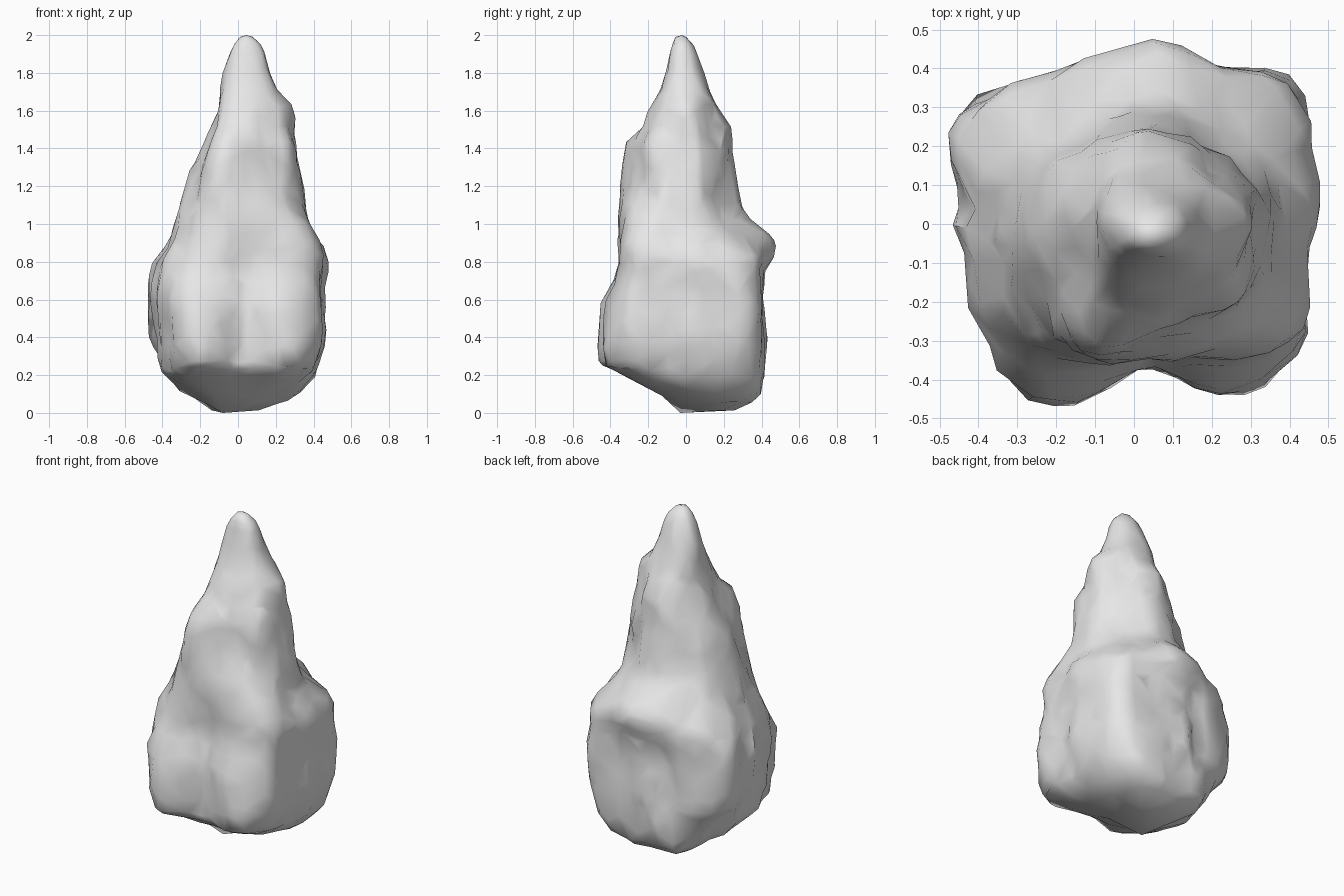
import bpy
import bmesh
import math
from mathutils import Vector, noise

SEGMENTS = 56
STEP = 0.04

# Spire profile: height, then reach to right, left, front and back
PROFILE = [
    (0.04, .17, .12, .13, .26),
    (0.10, .30, .32, .28, .38),
    (0.20, .40, .40, .41, .41),
    (0.36, .44, .45, .44, .42),
    (0.60, .45, .46, .43, .41),
    (0.80, .43, .46, .36, .42),
    (0.90, .37, .43, .36, .42),
    (1.00, .33, .38, .35, .36),
    (1.10, .30, .35, .34, .29),
    (1.25, .26, .33, .33, .26),
    (1.44, .18, .30, .32, .24),
    (1.52, .14, .28, .23, .23),
    (1.62, .11, .27, .18, .17),
    (1.70, .10, .21, .14, .13),
    (1.80, .08, .17, .11, .10),
    (1.94, .03, .13, .08, .05),
    (2.00, -.02, .07, .05, -.01),
]

# Ridges (+) and grooves (-): compass angle, height, half angle, half height, strength
RELIEF = [
    (-84, .48, 16, .38, -.16),    # split between the front feet
    (-116, .40, 11, .23, .10),    # front right foot
    (-62, .35, 14, .25, .07),     # front left foot
    (-37, .34, 9, .20, .04),
    (-66, 1.33, 22, .20, -.18),   # hollow beside the front column
    (-116, 1.30, 13, .19, .09),   # front column
    (-148, 1.32, 14, .22, -.15),
    (-143, .95, 14, .22, -.07),
    (-146, .42, 10, .26, -.08),
    (-167, .65, 8, .40, -.05),
    (174, .50, 7, .35, -.05),
    (180, .62, 5, .20, .05),
    (152, .58, 13, .24, .10),     # back right block
    (147, .12, 22, .17, -.16),
    (130, 1.10, 22, .20, -.14),
    (128, .55, 11, .35, -.06),
    (84, .88, 17, .11, .13),      # overhanging back boulder
    (108, .52, 8, .22, -.09),
    (62, .55, 8, .30, -.06),
    (43, .48, 15, .37, .07),      # back left block
    (45, 1.08, 22, .20, -.22),
    (8, .82, 12, .12, .05),       # left shoulder
    (-17, .50, 9, .38, -.05),
    (-35, .92, 12, .14, .05),     # front left ledge
    (-38, 1.25, 14, .14, -.06),
    (0, 1.60, 18, .09, .07),      # left upper knob
    (42, 1.45, 22, .17, -.16),
    (135, 1.45, 22, .15, -.07),
]


def reaches(z):
    """Interpolate the four reaches of the profile at a height."""
    for low, high in zip(PROFILE, PROFILE[1:]):
        if z <= high[0]:
            t = max(0, (z - low[0]) / (high[0] - low[0]))
            return [a + (b - a) * t for a, b in zip(low[1:], high[1:])]


def relief(angle, z):
    """Sum the ridges and grooves at a point on the surface."""
    total = 0
    for center, height, wide, tall, strength in RELIEF:
        turn = (angle - center + 180) % 360 - 180
        total += strength * math.exp(-(turn / wide) ** 2 - ((z - height) / tall) ** 4)
    return total


def rock_point(i, z):
    """Place one vertex on a rounded-square section with broken faces."""
    right, left, front, back = reaches(z)
    axis = Vector((0.022 * z, -0.01 * z, z))
    a = math.tau * i / SEGMENTS
    c, s = math.cos(a), math.sin(a)
    rx = left - axis.x if c > 0 else right + axis.x
    ry = back - axis.y if s > 0 else front + axis.y
    power = 3.6 if z < 0.8 else max(2.2, 3.6 - 1.8 * (z - 0.8))
    radius = (abs(c / rx) ** power + abs(s / ry) ** power) ** (-1 / power)
    unit = Vector((c, s, 0))
    seed = axis + unit * radius
    rough = noise.noise(Vector((seed.x * 9, seed.y * 9, z * 4)))
    rough += 0.5 * noise.noise(seed * 14)
    radius *= 1 + relief(math.degrees(a), z)
    radius += 0.022 * rough * min(1, radius * 4)
    p = axis + unit * radius
    # The underside climbs toward the front
    p.z += max(0, 0.28 - z) * max(-0.1, 0.07 - p.y) * 1.1
    return p


def build_spire():
    bm = bmesh.new()
    count = round(1.95 / STEP)
    rings = []
    for k in range(count + 1):
        z = 0.04 + 1.95 * k / count
        rings.append([bm.verts.new(rock_point(i, z)) for i in range(SEGMENTS)])
    for low, high in zip(rings, rings[1:]):
        for i in range(SEGMENTS):
            j = (i + 1) % SEGMENTS
            bm.faces.new((low[i], low[j], high[j], high[i]))
    # Close the tip and the nub under the base
    tip = bm.verts.new((0.045, -0.02, 2))
    base = bm.verts.new((-0.08, -0.03, 0))
    for i in range(SEGMENTS):
        j = (i + 1) % SEGMENTS
        bm.faces.new((rings[-1][i], rings[-1][j], tip))
        bm.faces.new((rings[0][j], rings[0][i], base))
    bmesh.ops.recalc_face_normals(bm, faces=bm.faces)
    mesh = bpy.data.meshes.new("rock_spire")
    bm.to_mesh(mesh)
    bm.free()
    rock = bpy.data.objects.new("rock_spire", mesh)
    bpy.context.collection.objects.link(rock)
    return rock


cube = bpy.data.objects.get("Cube")
if cube:
    bpy.data.objects.remove(cube, do_unlink=True)

stone = bpy.data.materials.new("grey_stone")
stone.use_nodes = True
color = (0.8, 0.8, 0.8, 1)
stone.diffuse_color = color
stone.node_tree.nodes["Principled BSDF"].inputs["Base Color"].default_value = color

rock = build_spire()
rock.data.materials.append(stone)

# Reduce the even grid to irregular broken facets
chip = rock.modifiers.new("chipped_facets", "DECIMATE")
chip.ratio = 0.25
bpy.context.view_layer.objects.active = rock
rock.select_set(True)
bpy.ops.object.modifier_apply(modifier=chip.name)
bpy.ops.object.shade_smooth_by_angle(angle=math.radians(50))
